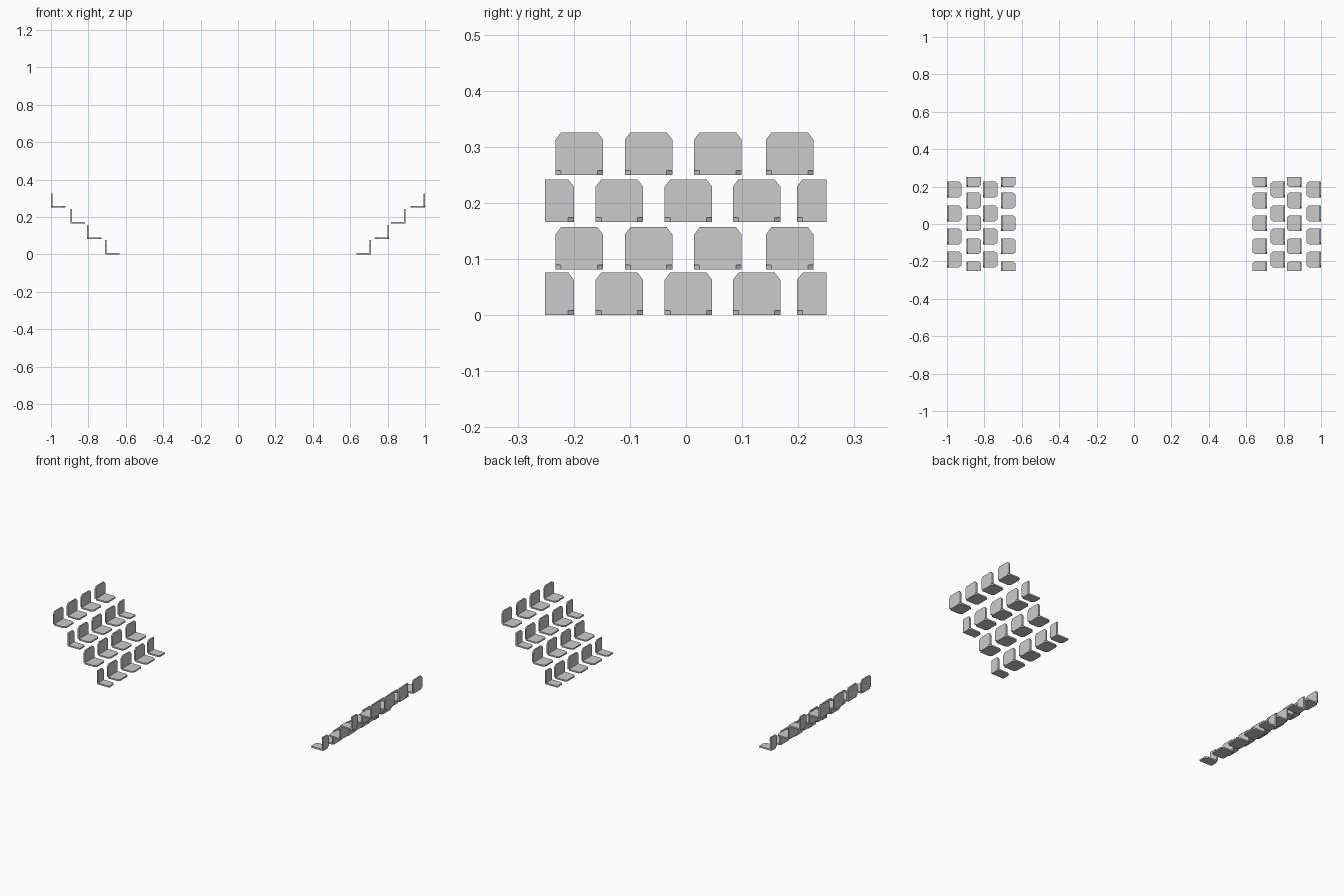
import bpy, bmesh

if "Cube" in bpy.data.objects:
    bpy.data.objects.remove(bpy.data.objects["Cube"])

T = 0.008            # panel thickness
W = 0.0845           # seat width
LENGTH, HEIGHT = 0.077, 0.076


def prism(bm, outline, offset):
    """Closed flat panel: outline swept by an offset vector."""
    a = [bm.verts.new(p) for p in outline]
    b = [bm.verts.new([p[i] + offset[i] for i in range(3)]) for p in outline]
    n = len(a)
    bm.faces.new(a)
    bm.faces.new(b[::-1])
    for i in range(n):
        bm.faces.new((a[i], b[i], b[(i + 1) % n], a[(i + 1) % n]))


def seat(bm, x, z, y0, y1, cut_low, cut_high):
    """x is the rear face; cut ends (trimmed at the block edge) stay square."""
    cl = 0 if cut_low else 0.01
    ch = 0 if cut_high else 0.01
    front = x - LENGTH

    # pan outline in plan, clipped corners
    pan = [(front, y0 + cl), (front + 0.013, y0), (x - T, y0), (x, y0 + cl),
           (x, y1 - ch), (x - T, y1), (front + 0.013, y1), (front, y1 - ch)]
    if cut_low:
        pan = [(front, y0), (x, y0)] + pan[4:]
    if cut_high:
        pan = pan[:4] + [(x, y1), (front, y1)]
    prism(bm, [(px, py, z) for px, py in pan], (0, 0, T))

    # upright back, clipped top corners
    top = z + HEIGHT
    back = [(y0, z + T), (y1, z + T)]
    back += [(y1, top)] if cut_high else [(y1, top - 0.013), (y1 - ch, top)]
    back += [(y0, top)] if cut_low else [(y0 + cl, top), (y0, top - 0.013)]
    prism(bm, [(x, py, pz) for py, pz in back], (-T, 0, 0))


# y spans: (start, end, trimmed at low end, trimmed at high end)
full = [(y, y + W, False, False) for y in (-0.2325, -0.109, 0.0145, 0.1425)]
staggered = [(-0.2515, -0.2, True, False)]
staggered += [(y, y + W, False, False) for y in (-0.161, -0.038, 0.0835)]
staggered += [(0.198, 0.2505, False, True)]

# tiers: rear x, base z, seat layout
tiers = [(0.711, 0.0, staggered), (0.807, 0.081, full),
         (0.895, 0.166, staggered), (1.0, 0.25, full)]

# one stepped row per tier, mirrored to the opposite bank
for i, (x, z, spans) in enumerate(tiers, 1):
    bm = bmesh.new()
    for span in spans:
        seat(bm, x, z, *span)
    bmesh.ops.recalc_face_normals(bm, faces=bm.faces)
    name = f"seat_row_{i}"
    mesh = bpy.data.meshes.new(name)
    bm.to_mesh(mesh)
    bm.free()
    row = bpy.data.objects.new(name, mesh)
    bpy.context.collection.objects.link(row)
    mirror = row.modifiers.new("opposite_bank", 'MIRROR')
    mirror.use_axis[0] = True
    mirror.use_mirror_merge = False
